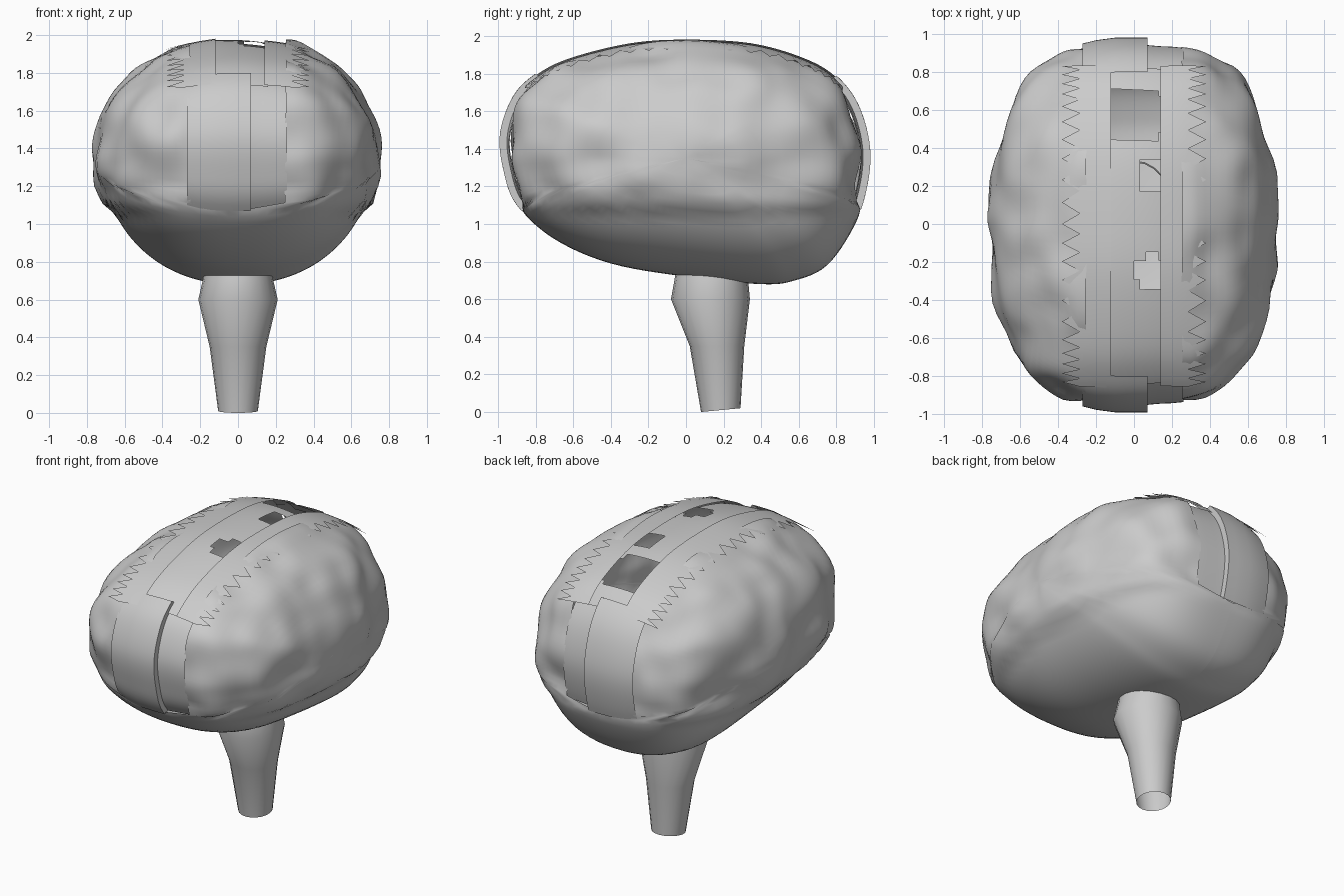
import bpy, bmesh, math
from mathutils import Vector, noise

cube = bpy.data.objects.get("Cube")
if cube:
    bpy.data.objects.remove(cube)

grey = bpy.data.materials.new("plain_grey")
grey.use_nodes = True
grey.diffuse_color = (0.6, 0.6, 0.6, 1)
grey.node_tree.nodes["Principled BSDF"].inputs["Base Color"].default_value = grey.diffuse_color

HALF_WIDTH, MID_Z, STEPS = 0.765, 1.35, 6

# Side outline of the body as (y, z), starting underneath
OUTLINE = [(0, .72), (-.4, .79), (-.7, .92), (-.9, 1.1), (-.97, 1.28),
           (-.99, 1.48), (-.92, 1.68), (-.8, 1.8), (-.62, 1.89), (-.3, 1.97), (0, 1.99),
           (.35, 1.97), (.63, 1.89), (.8, 1.79), (.92, 1.63), (.98, 1.4), (.96, 1.18),
           (.89, .98), (.75, .78), (.58, .7), (.4, .68)]


def smooth_loop(points, steps):
    pts, out = [Vector(p) for p in points], []
    for i in range(len(pts)):
        a, b, c, d = (pts[(i + k - 1) % len(pts)] for k in range(4))
        for s in range(steps):
            t = s / steps
            out.append(b + (c - a) * t / 2 + (a * 2 - b * 5 + c * 4 - d) * t * t / 2
                       + (b * 3 - a - c * 3 + d) * t ** 3 / 2)
    return out


RIM = smooth_loop(OUTLINE, STEPS)


def ramp(value, low, high):
    return max(0, min(1, (value - low) / (high - low)))


def body_point(x, rim, scale=1.0):
    """Point on the rounded body at width x, along the direction of a rim point."""
    r = min(abs(x) / HALF_WIDTH, 1)
    ky, kz = math.sqrt(1 - r ** 3.6), math.sqrt(1 - r ** 2.15)
    return Vector((x, rim.x * ky * scale, MID_Z + (rim.y - MID_Z) * kz * scale))


def folds(p):
    """Soft wrinkles on the upper body, a tuck below the ledge."""
    upper = ramp(p.z, 1.05, 1.2)
    out = Vector((p.x, p.y, (p.z - MID_Z) * 1.3)).normalized()
    q = p + out * upper * 0.04 * noise.noise(Vector((p.x * 5, p.y * 4, p.z * 4.5)))
    q.y *= 1 - 0.045 * upper
    q.x *= 0.94 + 0.06 * ramp(p.z, 1.05, 1.1)
    return q


def make_object(name, bm, angle):
    bmesh.ops.remove_doubles(bm, verts=bm.verts, dist=0.0005)
    bmesh.ops.recalc_face_normals(bm, faces=bm.faces)
    mesh = bpy.data.meshes.new(name)
    bm.to_mesh(mesh)
    bm.free()
    mesh.materials.append(grey)
    ob = bpy.data.objects.new(name, mesh)
    bpy.context.collection.objects.link(ob)
    bpy.ops.object.select_all(action="DESELECT")
    ob.select_set(True)
    bpy.context.view_layer.objects.active = ob
    bpy.ops.object.shade_smooth_by_angle(angle=math.radians(angle))


def skin(name, rows, closed=False, keep=lambda c: True, angle=50):
    """Surface through rows of points, leaving out faces the rule rejects."""
    bm = bmesh.new()
    grid = [[bm.verts.new(p) for p in row] for row in rows]
    for i in range(len(grid) - (0 if closed else 1)):
        a, b = grid[i], grid[(i + 1) % len(grid)]
        for k in range(len(a) - 1):
            quad = (a[k], a[k + 1], b[k + 1], b[k])
            if keep(sum((v.co for v in quad), Vector()) / 4):
                bm.faces.new(quad)
    make_object(name, bm, angle)


# Two halves of the shell, open along the cleft and joined underneath
COLS = 22
for side, name in ((1, "left_half_shell"), (-1, "right_half_shell")):
    rows = []
    for rim in RIM:
        start = math.asin((0.25 if rim.y > 1.09 else 0.0) / HALF_WIDTH)
        xs = [HALF_WIDTH * math.sin(start + (math.pi / 2 - start) * k / COLS)
              for k in range(COLS + 1)]
        rows.append([folds(body_point(side * x, rim)) for x in xs])
    skin(name, rows, closed=True)


def strip(name, xs, scales, rule, keep=lambda c: True, teeth=False):
    """Band following the body outline, with an optional ragged outer edge."""
    rows = []
    for j, rim in enumerate(RIM):
        if rule(rim):
            row = [body_point(x, rim, s) for x, s in zip(xs, scales)]
            if teeth and j % 2:
                row[-1] = row[-2].lerp(row[-1], 0.15)
            rows.append(row)
    skin(name, rows, keep=keep, angle=35)


def on_top(rim):
    return rim.y > 1.74


# Ragged plates beside the top cleft, lifted off the shell
strip("left_ragged_plate", (.14, .2, .27, .38), (.985, .99, 1.0, 1.025), on_top, teeth=True)
strip("right_ragged_plate", (-.12, -.2, -.27, -.38), (.995, .995, 1.0, 1.025), on_top, teeth=True)

# Broken floor of the top cleft
HOLES = [(0, .575, .15, .14), (.09, .24, .07, .09), (.09, -.25, .08, .08)]
strip("cleft_floor", [-.16 + .032 * k for k in range(11)], [.985 - .002 * k for k in range(11)],
      on_top, lambda c: all(((c.x - x) / a) ** 4 + ((c.y - y) / b) ** 4 > 1
                            for x, y, a, b in HOLES))

# Raised and sunken panels down both ends
for end, name in ((-1, "front"), (1, "back")):
    def at_end(rim):
        return 1.06 < rim.y < 1.8 and rim.x * end > 0
    strip(name + "_raised_panel", (-.27, -.2, -.1, 0, .07), (.98, .99, 1, 1, 1), at_end)
    strip(name + "_sunken_panel", (.07, .07, .13, .2, .26), (1, .96, .955, .955, .955), at_end)

# Tapered stem, open at the foot: (z, y centre, x radius, y radius)
rows = []
for z, cy, rx, ry in ((0, .185, .105, .105), (.35, .165, .15, .145), (.6, .13, .21, .21),
                      (.71, .135, .185, .195), (.76, .135, .18, .19)):
    ring = [math.tau * k / 20 for k in range(21)]
    rows.append([Vector((rx * math.cos(a), cy + ry * math.sin(a),
                         z + (.01 + .01 * math.sin(a) if z == 0 else 0))) for a in ring])
skin("stem", rows)
